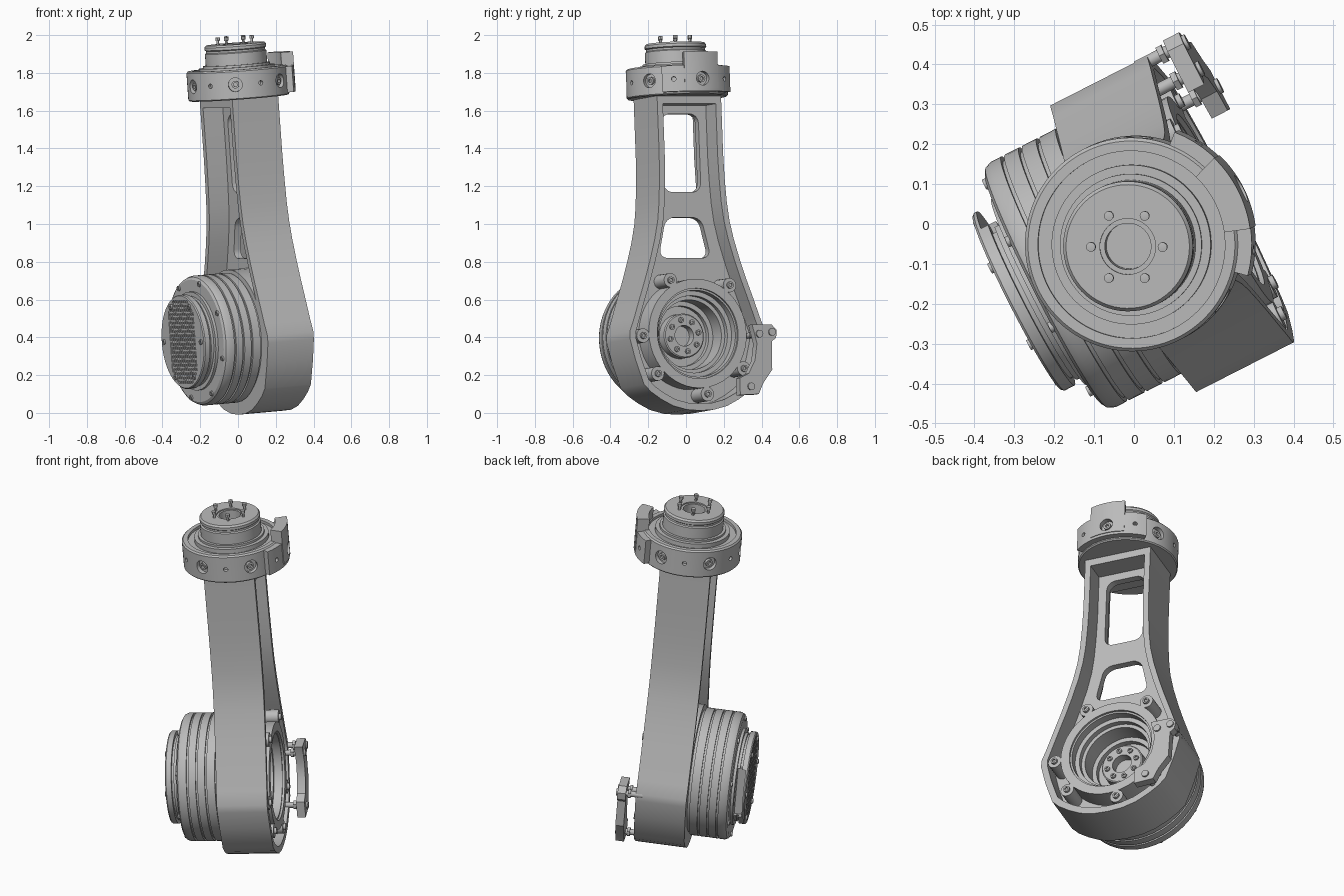
import bpy, bmesh
from math import sin, cos, pi, radians
from mathutils import Matrix, Vector

cube = bpy.data.objects.get("Cube")
if cube:
    bpy.data.objects.remove(cube, do_unlink=True)

# The arm is built upright around its lower joint, then turned and leaned as a whole.
# Local x is the joint axis, y the width, z the height above the joint.
PLACE = (Matrix.Translation((0.095, 0, 0.41)) @ Matrix.Rotation(radians(27), 4, "Z")
         @ Matrix.Rotation(radians(-4.6), 4, "Y"))

metal = bpy.data.materials.new("machined_grey")
metal.use_nodes = True
grey = (0.5, 0.5, 0.5, 1)
metal.diffuse_color = grey
metal.node_tree.nodes["Principled BSDF"].inputs["Base Color"].default_value = grey


def finish(name, bm):
    bmesh.ops.remove_doubles(bm, verts=bm.verts, dist=1e-5)
    bmesh.ops.recalc_face_normals(bm, faces=bm.faces)
    mesh = bpy.data.meshes.new(name)
    bm.to_mesh(mesh)
    bm.free()
    mesh.materials.append(metal)
    ob = bpy.data.objects.new(name, mesh)
    ob.matrix_world = PLACE
    bpy.context.collection.objects.link(ob)
    return ob


def prism(name, pts, a0, a1, axis="x", rounding=0):
    """Extrude an outline along the joint axis (x) or the height (z)."""
    bm = bmesh.new()
    put = (lambda p, a: (a, p[0], p[1])) if axis == "x" else (lambda p, a: (p[0], p[1], a))
    face = bm.faces.new([bm.verts.new(put(p, a0)) for p in pts])
    ext = bmesh.ops.extrude_face_region(bm, geom=[face])["geom"]
    step = Vector(put((0, 0), a1 - a0))
    bmesh.ops.translate(bm, vec=step, verts=[g for g in ext if isinstance(g, bmesh.types.BMVert)])
    if rounding:
        sides = [e for e in bm.edges
                 if abs((e.verts[0].co - e.verts[1].co).normalized().dot(step.normalized())) > 0.99]
        bmesh.ops.bevel(bm, geom=sides, offset=rounding, segments=6, profile=0.5, affect="EDGES")
    return finish(name, bm)


def box(name, x, y, z):
    return prism(name, [(y[0], z[0]), (y[1], z[0]), (y[1], z[1]), (y[0], z[1])], *x)


def lathe(name, profile, axis="z", at=(0, 0, 0), n=64):
    """Revolve (radius, height) points around the given axis."""
    bm = bmesh.new()
    vs = [bm.verts.new((r, 0, a)) for r, a in profile]
    es = [bm.edges.new(pair) for pair in zip(vs, vs[1:])]
    bmesh.ops.spin(bm, geom=vs + es, cent=(0, 0, 0), axis=(0, 0, 1), angle=2 * pi, steps=n)
    if axis == "x":
        bm.transform(Matrix.Rotation(pi / 2, 4, "Y"))
    bm.transform(Matrix.Translation(at))
    return finish(name, bm)


def rod(name, r, a0, a1, axis="x", at=(0, 0, 0), n=48):
    return lathe(name, [(0, a0), (r, a0), (r, a1), (0, a1)], axis, at, n)


def cut(ob, *cutters):
    for c in cutters:
        mod = ob.modifiers.new("cut", "BOOLEAN")
        mod.operation, mod.solver, mod.object = "DIFFERENCE", "EXACT", c
        bpy.context.view_layer.update()
        bpy.context.view_layer.objects.active = ob
        bpy.ops.object.modifier_apply(modifier=mod.name)
        bpy.data.objects.remove(c, do_unlink=True)
    return ob


def screw(name, r, ang, radius, x0, x1):
    at = (0, radius * cos(ang), radius * sin(ang))
    return lathe(name, [(0, x0), (r, x0), (r, x1), (r * .5, x1), (r * .5, x1 - (x1 - x0) * .4),
                        (0, x1 - (x1 - x0) * .4)], "x", at, 16)


def mirrored(half):
    return half + [(-w, h) for w, h in reversed(half) if w > 0]


# Link body: outline with a round foot, flared hips and a slim neck
half = [(0, -.41), (.08, -.405), (.16, -.385), (.23, -.35), (.29, -.31), (.33, -.27), (.375, -.14),
        (.403, -.03), (.403, .01), (.375, .08), (.34, .18), (.3, .29), (.267, .39), (.235, .5),
        (.213, .6), (.201, .7), (.194, .82), (.19, .95), (.19, 1.27)]
body = prism("link_body", mirrored(half), -.137, .137)

# Pockets on both sides leave a thin web and rim
inset = [(w * .91, h * .91) if h <= .01 else (w - .033, min(h, 1.22)) for w, h in half]
outer_pocket = cut(prism("pocket", mirrored(inset), .02, .2), rod("keep", .29, -.3, .3))
inner_pocket = cut(prism("pocket", mirrored([p for p in inset if p[1] > .05]), -.2, -.02),
                   rod("keep", .36, -.3, .3))
upper_window = prism("window", [(-.11, .76), (.11, .76), (.11, 1.175), (-.11, 1.175)], -.1, .1,
                     rounding=.05)
lower_window = prism("window", [(-.155, .41), (.155, .41), (.105, .625), (-.105, .625)], -.1, .1,
                     rounding=.05)
cut(body, outer_pocket, inner_pocket, upper_window, lower_window, rod("bore", .24, -.1, .3, n=64))

# Bosses dividing the lower slot, each with a screw
for i, deg in enumerate((-178, -139, -82, -35, 52, 118)):
    a = radians(deg)
    r = .325 if i < 5 else .32
    rod("rim_boss", .038, 0, .137, at=(0, r * cos(a), r * sin(a)), n=24)
    screw("rim_screw", .018, a, r, .13, .15)

# Joint socket: stepped lining and bolted output flange
lathe("socket_lining", [(.243, -.1), (.243, .125), (.23, .125), (.23, .08), (.205, .08), (.205, .05),
                        (.185, .05), (.185, -.05), (.16, -.05), (.16, -.08), (0, -.08), (0, -.1),
                        (.243, -.1)], "x")
lathe("output_flange", [(0, -.09), (.118, -.09), (.118, -.025), (.112, -.02), (.055, -.02),
                        (.055, -.07), (0, -.07)], "x")
for i in range(8):
    screw("flange_bolt", .015, i * pi / 4 + .2, .085, -.03, -.012)

# Motor drum with circumferential grooves
drum = [(0, -.13), (.33, -.13), (.33, -.15), (.345, -.15)]
for g in (-.195, -.245, -.295):
    drum += [(.345, g), (.333, g), (.333, g - .01), (.345, g - .01)]
drum += [(.345, -.335), (.338, -.352), (.325, -.36), (.262, -.36), (.262, -.375), (0, -.375)]
lathe("motor_drum", drum, "x", n=96)
for i in range(8):
    screw("drum_screw", .014, i * pi / 4 + .3, .315, -.355, -.368)

# End cap with side recess and vent grille
cap = lathe("end_cap", [(0, -.37), (.24, -.37), (.24, -.39), (.23, -.39), (.23, -.402), (.25, -.402),
                        (.25, -.43), (.245, -.436), (0, -.436)], "x")
octagon = mirrored([(.08, -.22), (.145, -.155), (.145, .155), (.08, .22)])
cut(cap, box("recess", (-.422, -.376), (.17, .3), (-.14, .14)),
    prism("vent", octagon, -.46, -.424))
for i in range(-6, 7):
    v = i * .022
    reach = min(.22, .3 - abs(v))
    box("grille_bar", (-.435, -.422), (v - .005, v + .005), (-reach, reach))
for i in range(-9, 10):
    h = i * .0225
    reach = min(.145, .3 - abs(h))
    box("grille_bar", (-.434, -.422), (-reach, reach), (h - .005, h + .005))
for i in range(6):
    screw("cap_screw", .014, i * pi / 3, .215, -.43, -.444)


# Wrist flange with a raised sensor block on the outer side
def sector(r0, r1, deg):
    arc = [radians(-deg + 2 * deg * i / 16) for i in range(17)]
    return ([(r1 * cos(a), r1 * sin(a)) for a in arc]
            + [(r0 * cos(a), r0 * sin(a)) for a in reversed(arc)])


ring = lathe("wrist_flange", [(0, 1.262), (.262, 1.262), (.268, 1.268), (.268, 1.412), (.26, 1.42),
                              (.235, 1.42), (.235, 1.405), (.2, 1.405), (.2, 1.43), (0, 1.43)], n=96)
pad = prism("flange_pad", sector(.25, .302, 42), 1.275, 1.413, "z")
block = prism("flange_block", sector(.24, .306, 19), 1.29, 1.485, "z")
for i in range(12):
    a = i * pi / 6
    reach = .302 if i in (0, 1, 11) else .268
    small = i % 2
    spin = Matrix.Rotation(a, 4, "Z")
    targets = (pad, block) if i == 0 else (pad,) if reach > .3 else (ring,)
    for t in targets:
        hole = rod("hole", .012 if small else .037, reach - .025, reach + .05,
                   at=(0, 0, 1.342), n=24)
        hole.data.transform(spin)
        cut(t, hole)
    if not small:
        boss = screw("port_screw", .02, pi / 2, 1.342, reach - .04, reach - .008)
        boss.data.transform(spin)

# Wrist hub with hollow centre and pins
lathe("wrist_hub", [(0, 1.42), (.178, 1.42), (.178, 1.442), (.163, 1.442), (.163, 1.505), (.156, 1.51),
                    (.156, 1.52), (.163, 1.525), (.163, 1.54), (.155, 1.55), (.07, 1.55), (.07, 1.543),
                    (.058, 1.543), (.058, 1.49), (0, 1.49)])
for i in range(6):
    a = i * pi / 3 - radians(27)
    lathe("hub_pin", [(0, 1.53), (.007, 1.53), (.007, 1.57), (.012, 1.572), (.012, 1.588), (0, 1.59)],
          at=(.09 * cos(a), .09 * sin(a), 0), n=12)

# Side bracket held off the body on standoffs
outline = [(.275, .04), (.39, .04), (.42, .01), (.415, -.03), (.39, -.05), (.385, -.2), (.33, -.27),
           (.3, -.33), (.19, -.335), (.19, -.245), (.245, -.22), (.285, -.15), (.3, -.06)]
prism("side_bracket", outline, .19, .235)
for v, h in ((.39, 0), (.315, -.01), (.255, -.29)):
    rod("bracket_standoff", .016, .1, .2, at=(0, v, h), n=20)
    rod("bracket_nut", .026, .165, .18, at=(0, v, h), n=6)
    rod("bracket_screw", .02, .23, .244, at=(0, v, h), n=20)

# Smooth round surfaces, keep machined edges sharp
for ob in bpy.context.scene.objects:
    ob.select_set(ob.type == "MESH")
bpy.context.view_layer.objects.active = body
bpy.ops.object.shade_smooth_by_angle(angle=radians(30))
